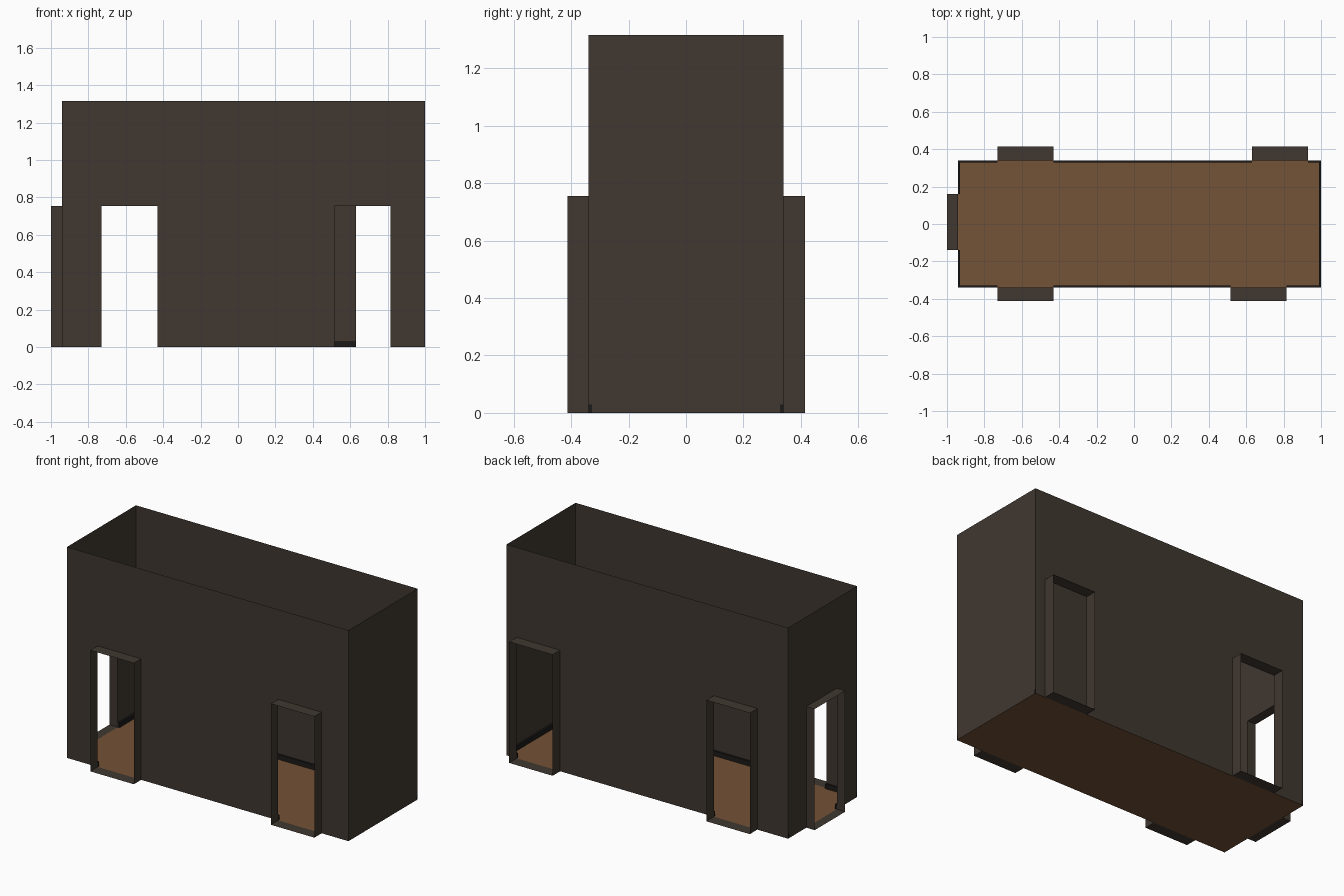
import bpy

if "Cube" in bpy.data.objects:
    bpy.data.objects.remove(bpy.data.objects["Cube"])

X0, X1, Y, H = -0.942, 1.0, 0.34, 1.315   # room shell
DOOR_H, DOOR_W = 0.755, 0.30
BASE_T, BASE_H = 0.012, 0.03              # skirting


def material(name, rgb):
    m = bpy.data.materials.new(name)
    m.diffuse_color = (*rgb, 1)
    m.use_nodes = True
    m.node_tree.nodes["Principled BSDF"].inputs["Base Color"].default_value = m.diffuse_color
    return m


WALL = material("dark_plaster", (0.052, 0.039, 0.030))
FLOOR = material("brown_floor", (0.175, 0.085, 0.038))
SKIRT = material("black_skirting", (0.012, 0.011, 0.010))


def mesh_object(name, quads, mat):
    verts = [p for q in quads for p in q]
    faces = [tuple(range(i, i + 4)) for i in range(0, len(verts), 4)]
    me = bpy.data.meshes.new(name)
    me.from_pydata(verts, [], faces)
    me.materials.append(mat)
    ob = bpy.data.objects.new(name, me)
    bpy.context.collection.objects.link(ob)


def build_wall(name, place, length, doors, depth):
    """place(u, d, z): u runs along the wall, d outward, z up."""
    def panel(u0, u1, z0, z1, d=0):
        return [place(u0, d, z0), place(u1, d, z0), place(u1, d, z1), place(u0, d, z1)]

    wall, skirt, tunnel = [], [], []
    u = 0
    for a in sorted(doors) + [None]:
        end = length if a is None else a
        wall.append(panel(u, end, 0, H))
        # skirting: inner face and top face
        skirt.append(panel(u, end, 0, BASE_H, -BASE_T)[::-1])
        skirt.append([place(u, 0, BASE_H), place(u, -BASE_T, BASE_H),
                      place(end, -BASE_T, BASE_H), place(end, 0, BASE_H)])
        for e in (u, end):
            skirt.append([place(e, 0, 0), place(e, -BASE_T, 0),
                          place(e, -BASE_T, BASE_H), place(e, 0, BASE_H)])
        if a is None:
            break
        b = a + DOOR_W
        wall.append(panel(a, b, DOOR_H, H))
        # open-ended door tunnel
        ring = [(a, 0), (b, 0), (b, DOOR_H), (a, DOOR_H)]
        for (p, q), (r, s) in zip(ring, ring[1:] + ring[:1]):
            tunnel.append([place(p, 0, q), place(r, 0, s),
                           place(r, depth, s), place(p, depth, q)])
        u = b
    mesh_object(name + "_wall", wall, WALL)
    mesh_object(name + "_skirting", skirt, SKIRT)
    if tunnel:
        mesh_object(name + "_door_tunnels", tunnel, WALL)


L = X1 - X0
build_wall("front", lambda u, d, z: (X0 + u, -Y - d, z), L,
           [-0.73 - X0, 0.515 - X0], 0.072)
build_wall("back", lambda u, d, z: (X1 - u, Y + d, z), L,
           [X1 - 0.93, X1 + 0.43], 0.074)
build_wall("right", lambda u, d, z: (X1 + d, -Y + u, z), 2 * Y, [], 0)
build_wall("left", lambda u, d, z: (X0 - d, Y - u, z), 2 * Y,
           [Y - 0.16], 1.0 + X0)

# floor sheet
mesh_object("floor", [[(X0, -Y, 0), (X1, -Y, 0), (X1, Y, 0), (X0, Y, 0)]], FLOOR)
